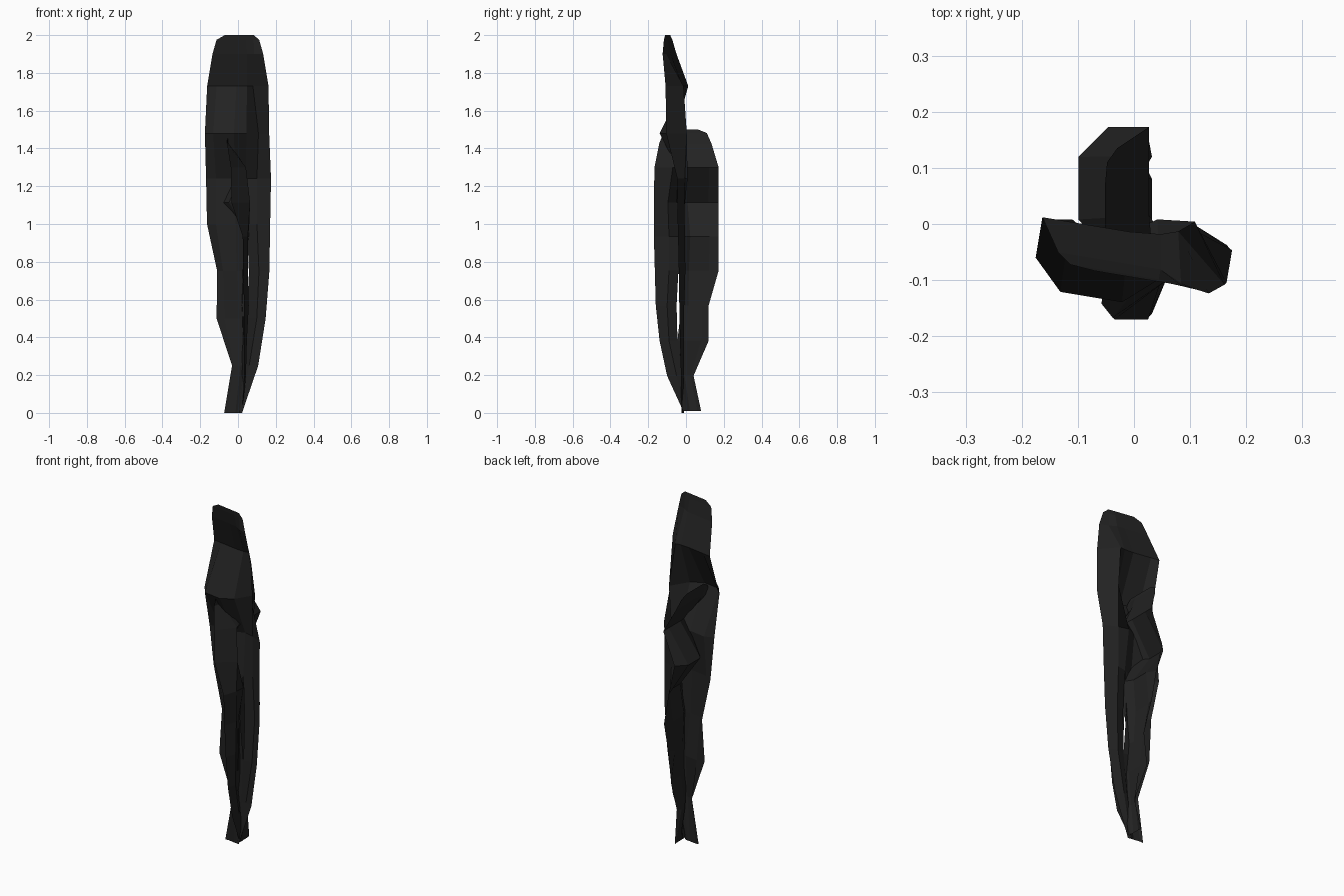
import bpy, math
from mathutils import Matrix

if "Cube" in bpy.data.objects:
    bpy.data.objects.remove(bpy.data.objects["Cube"])

mat = bpy.data.materials.new("charred black")
mat.diffuse_color = (0.016, 0.016, 0.016, 1)
mat.use_nodes = True
mat.node_tree.nodes["Principled BSDF"].inputs["Base Color"].default_value = mat.diffuse_color

# Wide strip rows: z, left x, right x, y of the middle, left edge y, right edge y
WIDE = [(0, -.07, .01, -.02, -.025, -.018), (.25, -.03, .035, -.03, -.01, -.01),
        (.5, -.11, .055, -.01, -.03, -.015), (.75, -.11, .035, -.03, -.01, -.02),
        (1.0, -.163, .05, -.04, -.02, -.01), (1.24, -.163, .04, -.02, -.05, .015),
        (1.48, -.163, .06, -.141, -.088, -.09), (1.73, -.163, .05, -.015, -.015, -.01),
        (1.9, -.125, .06, -.072, -.072, -.072), (1.975, -.1, .06, -.09, -.09, -.09),
        (2, -.055, .06, -.094, -.094, -.094)]
# Narrow strip rows: z, then x and y of the inner edge, the fold and the outer edge
NARROW = [(0, 0, -.02, .01, -.018, .025, -.02), (.25, .035, -.01, .06, 0, .11, -.01),
          (.5, .055, -.015, .1, .005, .15, -.01), (.75, .06, -.01, .11, .015, .17, -.01),
          (1.0, .05, -.01, .1, .01, .175, -.015), (1.24, .04, .015, .1, .01, .18, -.017),
          (1.48, .06, -.09, .106, .022, .18, -.076), (1.73, .05, -.01, .08, 0, .177, -.08),
          (1.9, .06, -.072, .1, -.09, .152, -.1), (1.975, .06, -.09, .1, -.093, .13, -.097),
          (2, .06, -.094, .08, -.094, .1, -.095)]


def wide_row(z, left, right, y, y_left, y_right):
    w = right - left
    return [(left, y_left, z), (left + w * .24, y, z), (left + w * .74, y, z), (right, y_right, z)]


def narrow_row(z, *p):
    return [(p[k], p[k + 1], z) for k in (0, 2, 4)]


def ribbon(name, rows, matrix):
    """Folded flat-faced strip through rows of points."""
    n = len(rows[0])
    faces = [(a, a + 1, a + n + 1, a + n)
             for i in range(len(rows) - 1) for a in range(i * n, i * n + n - 1)]
    mesh = bpy.data.meshes.new(name)
    mesh.from_pydata([v for r in rows for v in r], [], faces)
    mesh.transform(matrix)
    mesh.materials.append(mat)
    bpy.context.collection.objects.link(bpy.data.objects.new(name, mesh))


# Tall leaf facing front, and a shorter copy turned a quarter
tall = Matrix.Rotation(math.radians(-9.5), 4, 'Z')
short = (Matrix.Rotation(math.radians(-90), 4, 'Z') @ Matrix.Translation((-.01, .042, .01))
         @ Matrix.Diagonal((1, 1, .745, 1)))
for label, m in (("tall", tall), ("short", short)):
    ribbon(label + "_leaf_wide_strip", [wide_row(*r) for r in WIDE], m)
    ribbon(label + "_leaf_narrow_strip", [narrow_row(*r) for r in NARROW], m)
